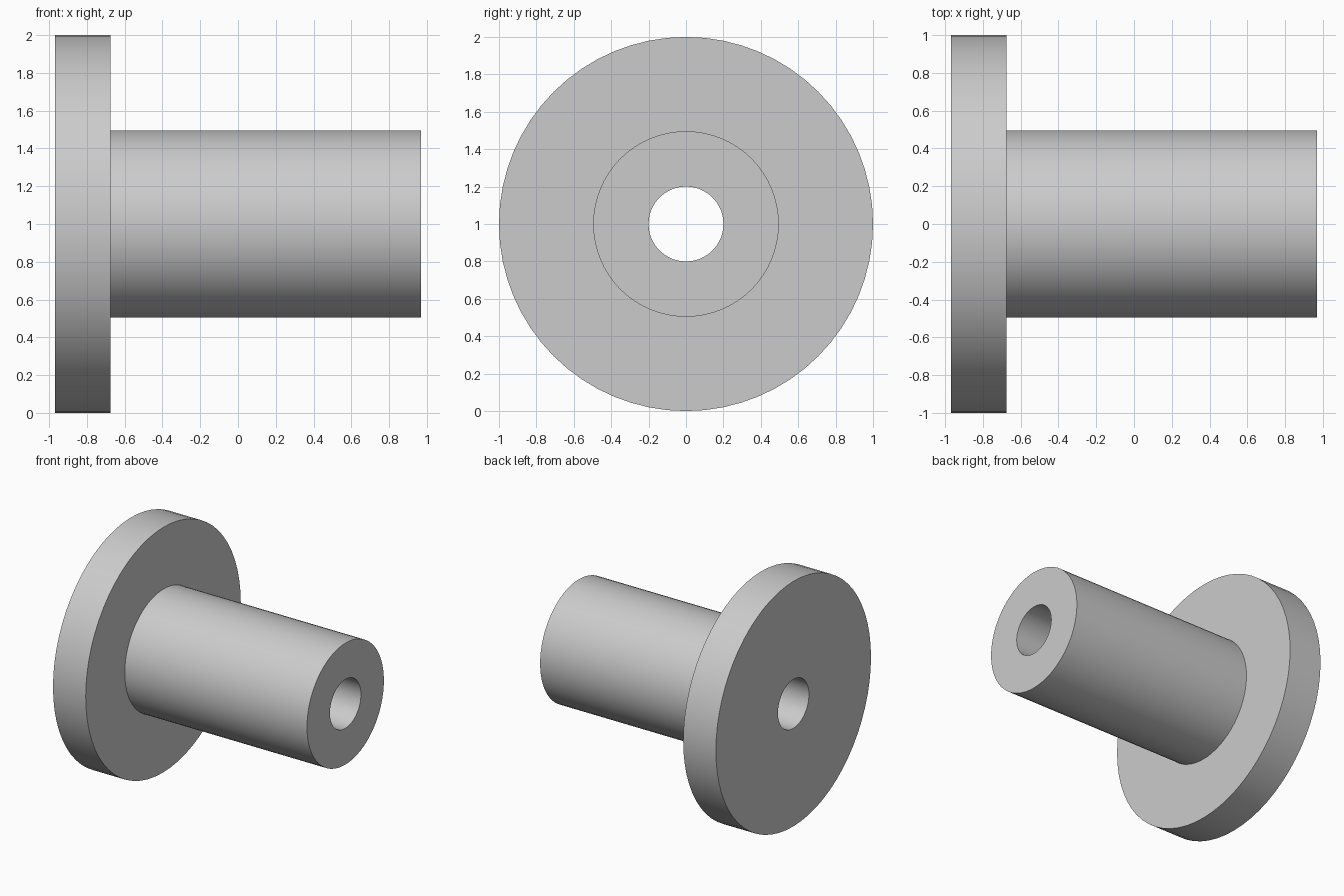
import bpy
import bmesh
import math
from mathutils import Vector

cube = bpy.data.objects.get("Cube")
if cube:
    bpy.data.objects.remove(cube, do_unlink=True)

SEGMENTS = 64
FLANGE_RADIUS, HUB_RADIUS, BORE_RADIUS = 1.0, 0.496, 0.2
LEFT_END, SHOULDER, RIGHT_END = -0.97, -0.675, 0.97

# Single grey finish
grey = bpy.data.materials.new("plain grey")
grey.use_nodes = True
colour = (0.6, 0.6, 0.6, 1)
grey.diffuse_color = colour
grey.node_tree.nodes["Principled BSDF"].inputs["Base Color"].default_value = colour

# Closed half section of the bushing: (position along axis, radius)
profile = [
    (LEFT_END, BORE_RADIUS),
    (LEFT_END, FLANGE_RADIUS),
    (SHOULDER, FLANGE_RADIUS),
    (SHOULDER, HUB_RADIUS),
    (RIGHT_END, HUB_RADIUS),
    (RIGHT_END, BORE_RADIUS),
]

# Turn the section about the x axis
bm = bmesh.new()
verts = [bm.verts.new((x, 0, r)) for x, r in profile]
edges = [bm.edges.new((v, verts[(i + 1) % len(verts)])) for i, v in enumerate(verts)]
bmesh.ops.spin(bm, geom=verts + edges, cent=Vector((0, 0, 0)), axis=Vector((1, 0, 0)),
               angle=math.tau, steps=SEGMENTS, use_merge=False)
bmesh.ops.remove_doubles(bm, verts=bm.verts, dist=0.0001)
bmesh.ops.recalc_face_normals(bm, faces=bm.faces)
mesh = bpy.data.meshes.new("flanged_bushing")
bm.to_mesh(mesh)
bm.free()

bushing = bpy.data.objects.new("flanged_bushing", mesh)
bushing.location.z = FLANGE_RADIUS
mesh.materials.append(grey)
bpy.context.collection.objects.link(bushing)

# Smooth round walls with crisp rims
bpy.ops.object.select_all(action="DESELECT")
bushing.select_set(True)
bpy.context.view_layer.objects.active = bushing
bpy.ops.object.shade_smooth_by_angle(angle=math.radians(30))
